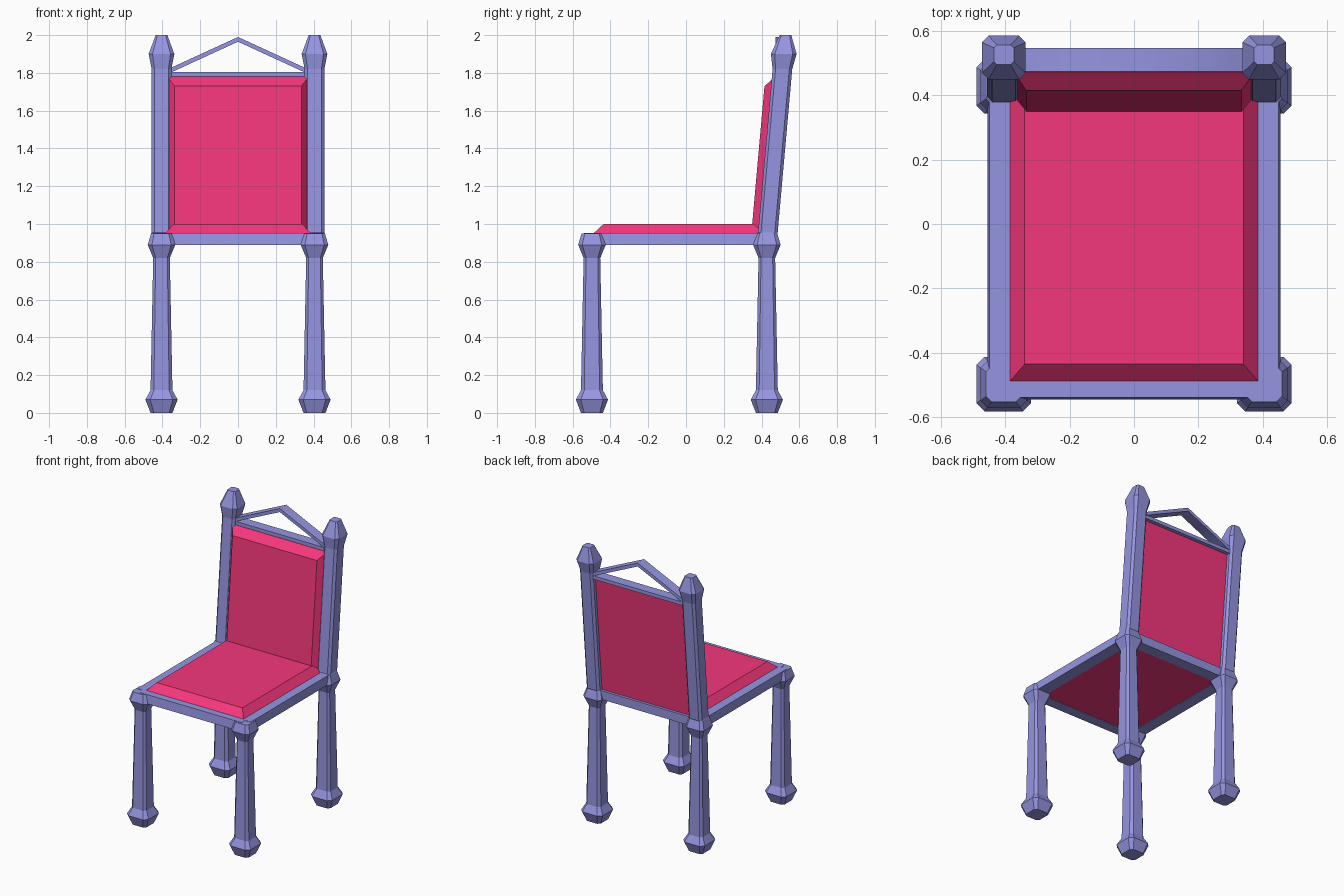
import bpy, bmesh, math

if "Cube" in bpy.data.objects:
    bpy.data.objects.remove(bpy.data.objects["Cube"])

def material(name, rgb):
    m = bpy.data.materials.new(name)
    m.diffuse_color = (*rgb, 1)
    m.use_nodes = True
    m.node_tree.nodes["Principled BSDF"].inputs["Base Color"].default_value = m.diffuse_color
    return m

FRAME = material("frame_paint", (0.30, 0.30, 0.75))
CLOTH = material("cushion_cloth", (0.91, 0.038, 0.20))
SLOPE = 0.089          # backward lean of the chair back
BACK_Y, FRONT_Y, LEG_X = 0.428, -0.498, 0.405

def lean(z):
    return 0.425 + SLOPE * (z - 0.95)

def loft(name, rings, mat):
    """Skin a stack of equal-length point rings and cap both ends."""
    bm = bmesh.new()
    loops = [[bm.verts.new(p) for p in ring] for ring in rings]
    n = len(loops[0])
    for a, b in zip(loops, loops[1:]):
        for i in range(n):
            j = (i + 1) % n
            bm.faces.new((a[i], a[j], b[j], b[i]))
    bm.faces.new(loops[0])
    bm.faces.new(loops[-1])
    bmesh.ops.recalc_face_normals(bm, faces=bm.faces)
    mesh = bpy.data.meshes.new(name)
    bm.to_mesh(mesh)
    bm.free()
    mesh.materials.append(mat)
    ob = bpy.data.objects.new(name, mesh)
    bpy.context.collection.objects.link(ob)
    return ob

def octagon(cx, cy, z, r):
    """Square ring with chamfered corners."""
    k = r * 0.7
    return [(cx + x, cy + y, z) for x, y in
            ((r, -k), (r, k), (k, r), (-k, r), (-r, k), (-r, -k), (-k, -r), (k, -r))]

def rect(x, y0, y1, z):
    return [(-x, y0, z), (x, y0, z), (x, y1, z), (-x, y1, z)]

def box(name, x0, x1, y0, y1, z0, z1, mat):
    return loft(name, [[(x0, y0, z), (x1, y0, z), (x1, y1, z), (x0, y1, z)]
                       for z in (z0, z1)], mat)

# Turned legs: (height, half width)
LEG = [(0, 0.058), (0.07, 0.085), (0.12, 0.058), (0.82, 0.044), (0.89, 0.073), (0.95, 0.055)]
POST = [(0.955, 0.052), (1.82, 0.052), (1.9, 0.068), (2.0, 0.031)]
for side, s in (("left", -1), ("right", 1)):
    loft(f"front_leg_{side}", [octagon(s * LEG_X, FRONT_Y, z, r) for z, r in LEG], FRAME)
    # Back legs carry on upward as leaning posts with finials
    rings = [octagon(s * LEG_X, BACK_Y, z, r) for z, r in LEG]
    rings += [octagon(s * LEG_X, lean(z) + 0.008, z, r) for z, r in POST]
    loft(f"back_leg_and_post_{side}", rings, FRAME)
    # Side rails of the seat, a touch wider at the bottom
    loft(f"seat_side_rail_{side}",
         [[(s * 0.37, FRONT_Y, z), (s * x, FRONT_Y, z), (s * x, BACK_Y, z), (s * 0.37, BACK_Y, z)]
          for z, x in ((0.89, 0.456), (0.952, 0.45))], FRAME)

# Front and back seat rails
loft("seat_front_rail", [rect(LEG_X, -0.546, -0.47, 0.89), rect(LEG_X, -0.539, -0.47, 0.952)], FRAME)
box("seat_back_rail", -LEG_X, LEG_X, 0.385, 0.467, 0.89, 0.952, FRAME)

# Seat cushion with sloped edges, its underside set inside the rails
loft("seat_cushion", [rect(0.385, -0.488, 0.40, 0.894), rect(0.385, -0.488, 0.40, 0.952),
                      rect(0.34, -0.436, 0.39, 1.0)], CLOTH)

# Back cushion: flat panel between the posts with a raised bevelled face
def back_ring(x, z0, z1, off):
    return [(-x, lean(z0) + off, z0), (x, lean(z0) + off, z0),
            (x, lean(z1) + off, z1), (-x, lean(z1) + off, z1)]

loft("back_cushion", [back_ring(0.375, 0.945, 1.78, 0.022), back_ring(0.375, 0.945, 1.78, -0.026),
                      back_ring(0.335, 1.0, 1.73, -0.079)], CLOTH)

# Top rail and gabled crest above it, the crest softly shaded over its peak
box("top_rail", -0.37, 0.37, 0.474, 0.547, 1.78, 1.805, FRAME)
CREST = [(-0.37, 1.795), (0, 1.965), (0.37, 1.795), (0.37, 1.82), (0, 1.99), (-0.37, 1.82)]
crest = loft("crest_gable", [[(x, y, z) for x, z in CREST] for y in (0.474, 0.547)], FRAME)
bpy.context.view_layer.objects.active = crest
crest.select_set(True)
bpy.ops.object.shade_smooth_by_angle(angle=math.radians(55))
